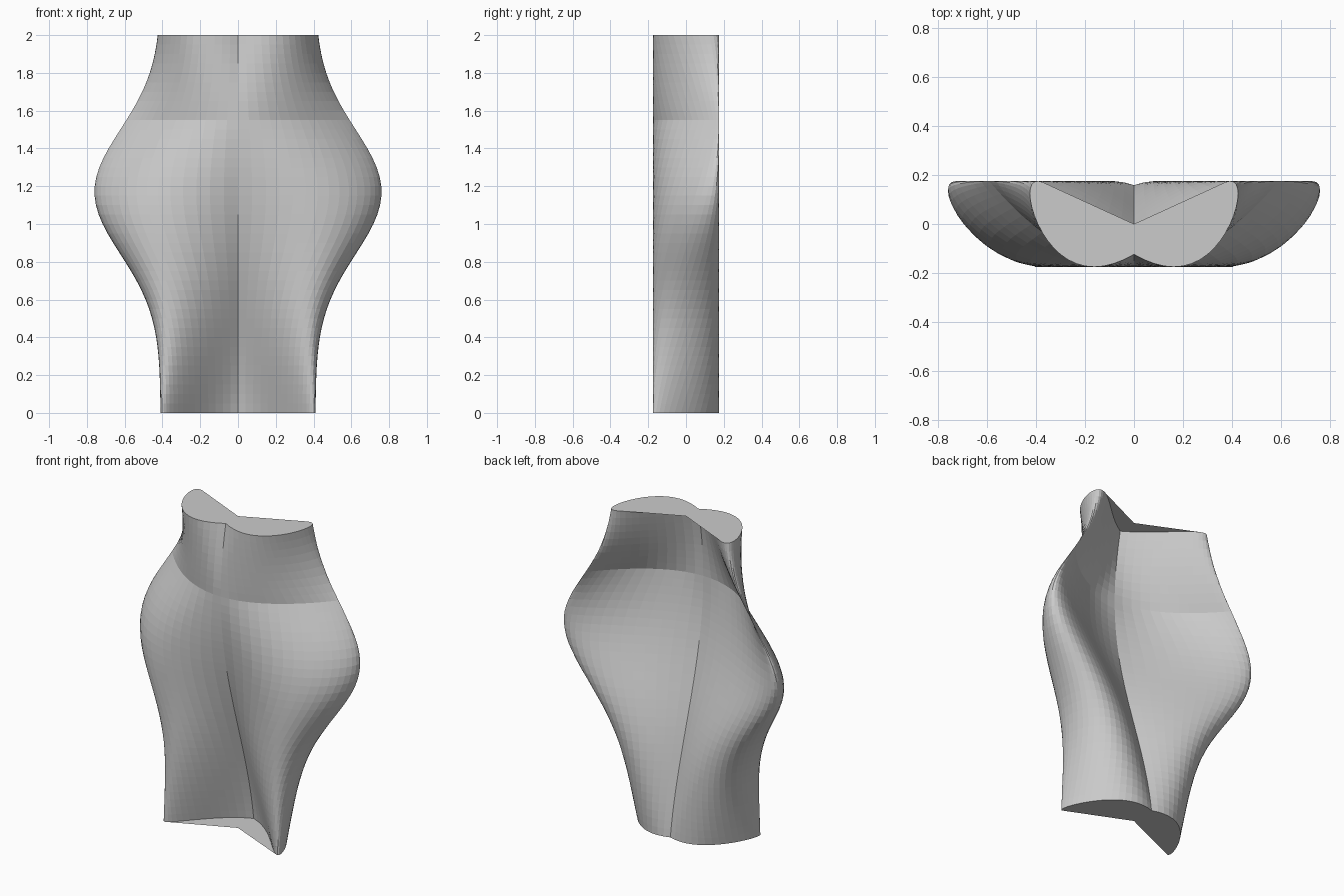
import bpy, bmesh
from math import sin, cos, pi, radians, exp

if "Cube" in bpy.data.objects:
    bpy.data.objects.remove(bpy.data.objects["Cube"])

ROWS, SEGS = 40, 64
DEPTH, HEIGHT = 0.175, 2.0


def half_width(z):
    # slim ends with a belly at z = 1.17
    return 0.41 + 0.35 * exp(-((z - 1.17) / 0.468) ** 2)


def ring_point(i, z):
    # figure-eight section whose phase drifts with height
    u = 2 * pi * i / SEGS
    phase = radians(-25 - 100 * z)
    return (half_width(z) * sin(u), DEPTH * cos(2 * u + phase), z)


bm = bmesh.new()
rings = []
for r in range(ROWS + 1):
    z = HEIGHT * r / ROWS
    rings.append([bm.verts.new(ring_point(i, z)) for i in range(SEGS)])

# twisting wall
for low, high in zip(rings, rings[1:]):
    for i in range(SEGS):
        j = (i + 1) % SEGS
        bm.faces.new((low[i], low[j], high[j], high[i]))

# fan caps around the central axis
for ring, z in ((rings[0], 0.0), (rings[-1], HEIGHT)):
    hub = bm.verts.new((0, 0, z))
    for i in range(SEGS):
        bm.faces.new((hub, ring[i], ring[(i + 1) % SEGS]))

mesh = bpy.data.meshes.new("twisted_vase")
bm.to_mesh(mesh)
bm.free()
vase = bpy.data.objects.new("twisted_vase", mesh)
bpy.context.collection.objects.link(vase)
